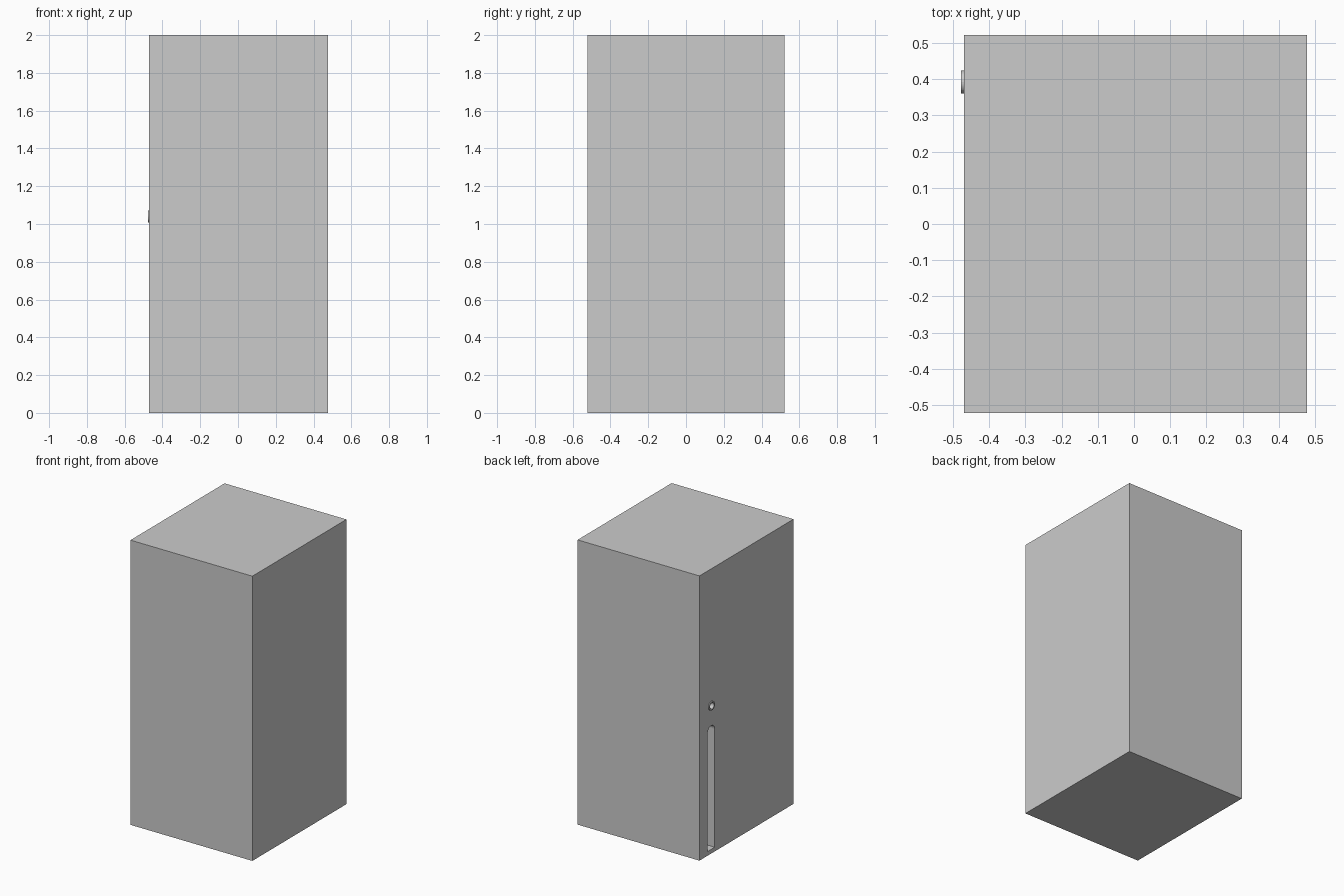
import bpy, bmesh, math

if "Cube" in bpy.data.objects:
    bpy.data.objects.remove(bpy.data.objects["Cube"])

LEFT, RIGHT = -0.47, 0.477
HALF_DEPTH, HEIGHT = 0.522, 2.0
LOCK_Y = 0.392


def prism_x(name, outline, x0, x1):
    """Extrude a (y, z) outline along x."""
    bm = bmesh.new()
    face = bm.faces.new([bm.verts.new((x0, y, z)) for y, z in outline])
    ext = bmesh.ops.extrude_face_region(bm, geom=[face])
    moved = [v for v in ext["geom"] if isinstance(v, bmesh.types.BMVert)]
    bmesh.ops.translate(bm, verts=moved, vec=(x1 - x0, 0, 0))
    bmesh.ops.recalc_face_normals(bm, faces=bm.faces)
    mesh = bpy.data.meshes.new(name)
    bm.to_mesh(mesh)
    bm.free()
    ob = bpy.data.objects.new(name, mesh)
    bpy.context.collection.objects.link(ob)
    return ob


def arc(cy, cz, r, a0, a1, n):
    return [(cy + r * math.cos(a0 + (a1 - a0) * i / n),
             cz + r * math.sin(a0 + (a1 - a0) * i / n)) for i in range(n + 1)]


def circle(r):
    return arc(LOCK_Y, 1.04, r, 0, 2 * math.pi, 32)[:-1]


def cut(target, cutter):
    mod = target.modifiers.new("cut", "BOOLEAN")
    mod.operation = "DIFFERENCE"
    mod.solver = "EXACT"
    mod.object = cutter
    cutter.hide_render = True
    cutter.display_type = "WIRE"
    cutter.hide_set(True)


# Main cabinet block
d = HALF_DEPTH
cabinet = prism_x("cabinet_body", [(-d, 0), (d, 0), (d, HEIGHT), (-d, HEIGHT)], LEFT, RIGHT)

# Tall handle recess: flat bottom, arched top
w = 0.039
slot = [(LOCK_Y - w, 0.03), (LOCK_Y + w, 0.03)] + arc(LOCK_Y, 0.86, w, 0, math.pi, 16)
cut(cabinet, prism_x("handle_recess_cutter", slot, LEFT - 0.05, LEFT + 0.07))

# Round lock collar with an open centre
collar = prism_x("lock_collar", circle(0.032), -0.477, LEFT + 0.004)
hole = prism_x("lock_hole_cutter", circle(0.022), LEFT - 0.05, LEFT + 0.02)
cut(cabinet, hole)
cut(collar, hole)
